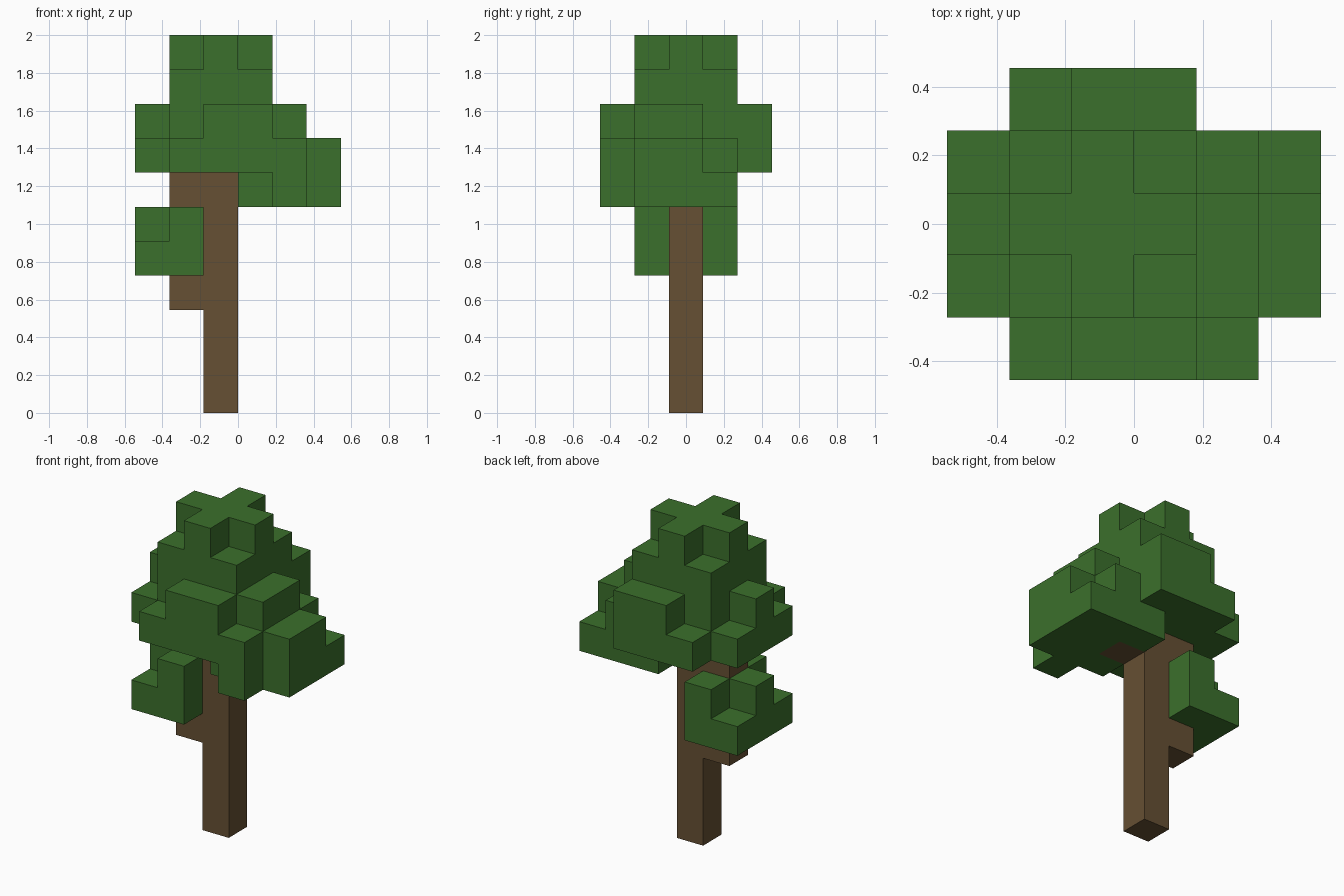
import bpy
import bmesh
import math
from mathutils import Vector

cube = bpy.data.objects.get("Cube")
if cube:
    bpy.data.objects.remove(cube, do_unlink=True)

U = 2 / 11                      # edge of one block
ORIGIN = Vector((-3, -2.5, 0))  # grid corner, in blocks


def material(name, rgb):
    mat = bpy.data.materials.new(name)
    mat.use_nodes = True
    color = (*rgb, 1)
    mat.diffuse_color = color
    bsdf = mat.node_tree.nodes["Principled BSDF"]
    bsdf.inputs["Base Color"].default_value = color
    bsdf.inputs["Roughness"].default_value = 0.9
    return mat


def cells(*boxes):
    """Union of block ranges, each given as (x0, x1, y0, y1, z0, z1)."""
    return {(x, y, z)
            for x0, x1, y0, y1, z0, z1 in boxes
            for x in range(x0, x1)
            for y in range(y0, y1)
            for z in range(z0, z1)}


def build(name, part, solid, mat):
    """Skin the outer faces of a part and merge the coplanar ones."""
    bm = bmesh.new()
    for cell in part:
        for axis in range(3):
            for side in (-1, 1):
                normal = Vector((0, 0, 0))
                normal[axis] = side
                if tuple(int(c + n) for c, n in zip(cell, normal)) in solid:
                    continue
                u, v = Vector((0, 0, 0)), Vector((0, 0, 0))
                u[(axis + 1) % 3] = 0.5
                v[(axis + 2) % 3] = 0.5 * side
                mid = Vector(cell) + ORIGIN + Vector((0.5, 0.5, 0.5)) + normal / 2
                corners = (mid - u - v, mid + u - v, mid + u + v, mid - u + v)
                bm.faces.new([bm.verts.new(c * U) for c in corners])
    bmesh.ops.remove_doubles(bm, verts=bm.verts[:], dist=U / 100)
    bmesh.ops.dissolve_limit(bm, angle_limit=math.radians(1),
                             verts=bm.verts[:], edges=bm.edges[:])
    mesh = bpy.data.meshes.new(name)
    bm.to_mesh(mesh)
    bm.free()
    mesh.materials.append(mat)
    bpy.context.collection.objects.link(bpy.data.objects.new(name, mesh))


bark = material("bark_brown", (0.133, 0.080, 0.033))
leaf = material("leaf_green", (0.044, 0.162, 0.025))

# Trunk with a side limb on each side
trunk = cells((2, 3, 2, 3, 0, 7))
right_limb = cells((1, 2, 2, 3, 3, 7))
left_limb = cells((3, 4, 2, 3, 6, 7))

# Crown: square tier capped by a cross
crown = cells((1, 4, 1, 4, 8, 10), (1, 4, 2, 3, 10, 11), (2, 3, 1, 4, 10, 11))

# Wide ring of leaves under the crown
canopy = cells((1, 4, 0, 5, 7, 8), (2, 4, 0, 5, 8, 9),
               (0, 1, 1, 4, 7, 8), (0, 1, 2, 3, 8, 9)) - crown

# Hanging clump on the left
left_clump = cells((3, 6, 1, 4, 6, 7), (4, 6, 1, 3, 7, 8), (4, 5, 0, 4, 6, 8),
                   (4, 5, 1, 3, 8, 9)) - left_limb

# Low clump around the right limb
low_clump = cells((0, 2, 1, 4, 4, 5), (1, 2, 1, 4, 5, 6),
                  (0, 1, 2, 3, 5, 6)) - right_limb

parts = [("trunk", trunk, bark), ("right_limb", right_limb, bark),
         ("left_limb", left_limb, bark), ("crown_leaves", crown, leaf),
         ("canopy_leaves", canopy, leaf), ("left_leaf_clump", left_clump, leaf),
         ("low_leaf_clump", low_clump, leaf)]
solid = set().union(*(part for _, part, _ in parts))
for name, part, mat in parts:
    build(name, part, solid, mat)
